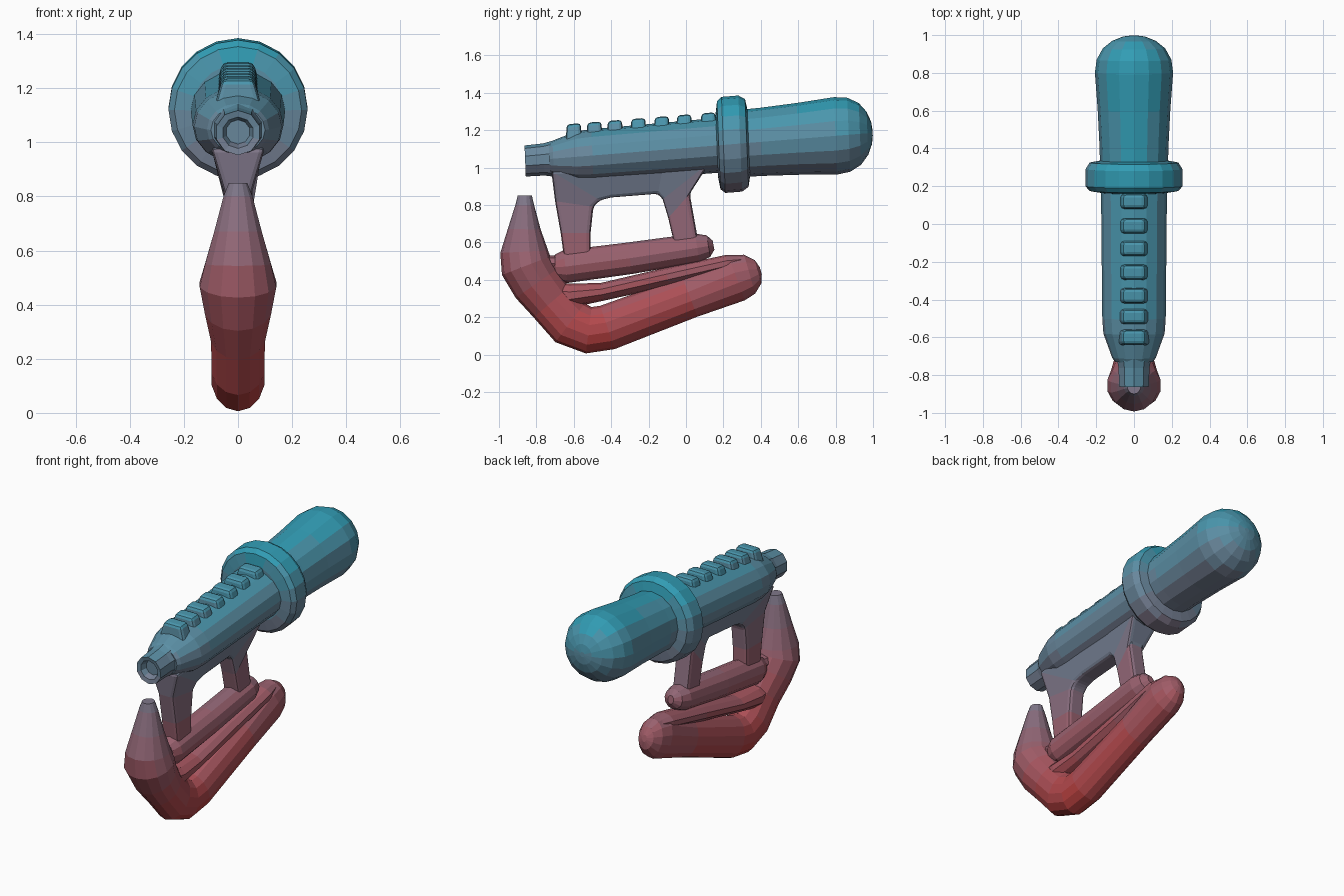
import bpy, bmesh, math
from mathutils import Vector

if "Cube" in bpy.data.objects:
    bpy.data.objects.remove(bpy.data.objects["Cube"])

# Height-graded colours: red at the bottom, mauve in the middle, teal on top
BANDS = 14
STOPS = [(0.50, 0.045, 0.04), (0.27, 0.14, 0.19), (0.013, 0.35, 0.48)]
mats = []
for i in range(BANDS):
    t = (i + 0.5) / BANDS * 2
    a, b = STOPS[int(t)], STOPS[int(t) + 1]
    f = t - int(t)
    m = bpy.data.materials.new(f"grade_{i:02d}")
    m.diffuse_color = (*[p + (q - p) * f for p, q in zip(a, b)], 1)
    m.use_nodes = True
    m.node_tree.nodes["Principled BSDF"].inputs["Base Color"].default_value = m.diffuse_color
    mats.append(m)


def finish(name, bm):
    bmesh.ops.recalc_face_normals(bm, faces=bm.faces)
    for f in bm.faces:
        z = f.calc_center_median().z
        f.material_index = max(0, min(BANDS - 1, int(z / 1.4 * BANDS)))
    me = bpy.data.meshes.new(name)
    bm.to_mesh(me)
    bm.free()
    for m in mats:
        me.materials.append(m)
    ob = bpy.data.objects.new(name, me)
    bpy.context.collection.objects.link(ob)
    return ob


def sweep(name, pts, sides=14, tangent=None):
    """Tube in the YZ plane; each point is (y, z, half width in x, half height)."""
    bm = bmesh.new()
    rings = []
    for i, (y, z, rx, rp) in enumerate(pts):
        p, q = pts[max(i - 1, 0)], pts[min(i + 1, len(pts) - 1)]
        d = Vector(tangent or (q[0] - p[0], q[1] - p[1])).normalized()
        n = Vector((-d.y, d.x))
        ring = []
        for k in range(sides):
            a = 2 * math.pi * k / sides
            c, s = math.cos(a), math.sin(a)
            ring.append(bm.verts.new((rx * s, y + n.x * rp * c, z + n.y * rp * c)))
        rings.append(ring)
    for r0, r1 in zip(rings, rings[1:]):
        for k in range(sides):
            j = (k + 1) % sides
            bm.faces.new((r0[k], r0[j], r1[j], r1[k]))
    bm.faces.new(rings[0])
    bm.faces.new(rings[-1])
    return finish(name, bm)


def axis_z(y):
    return 1.035 + 0.081 * (y + 0.86)


def turned(name, profile, squash=1.0, sides=16):
    """Part turned around the slightly tilted main axis; profile is (y, radius)."""
    return sweep(name, [(y, axis_z(y), r, r * squash) for y, r in profile],
                 sides, (1, 0.04))


# Upper body: nozzle with recessed mouth, barrel, collar, rounded handle
turned("nozzle", [(-0.82, 0.045), (-0.855, 0.058), (-0.86, 0.083),
                  (-0.76, 0.086), (-0.69, 0.10)], sides=10)
turned("barrel", [(-0.73, 0.10), (-0.71, 0.115), (-0.58, 0.162),
                  (-0.50, 0.168), (0.22, 0.175)], 0.84)
turned("collar", [(0.165, 0.17), (0.175, 0.235), (0.20, 0.257), (0.29, 0.257),
                  (0.325, 0.235), (0.335, 0.18)], sides=20)
turned("handle", [(0.30, 0.18), (0.40, 0.182), (0.60, 0.192), (0.80, 0.207),
                  (0.87, 0.198), (0.93, 0.165), (0.97, 0.115), (0.992, 0.06),
                  (0.998, 0.015)])

# Row of ridges along the top of the barrel
for i, y in enumerate((-0.60, -0.49, -0.38, -0.255, -0.13, -0.01, 0.12)):
    bm = bmesh.new()
    bmesh.ops.create_cube(bm, size=1)
    for v in bm.verts:
        top = v.co.z > 0
        w = 0.058 if top else 0.092
        x = math.copysign(w, v.co.x)
        dy = v.co.y * (0.075 if top else 0.09)
        z = axis_z(y) + (0.178 if top else 0.06) + 0.08 * dy
        v.co = (x, y + dy, z)
    bmesh.ops.bevel(bm, geom=bm.edges[:], offset=0.018, segments=2,
                    profile=0.5, affect='EDGES')
    finish(f"ridge_{i + 1}", bm)

# Bracket: two legs and a bridge that widen into the barrel
outer = [(-0.65, 0.50), (-0.67, 0.65), (-0.70, 0.82), (-0.72, 0.98), (-0.42, 0.99),
         (-0.12, 1.02), (0.13, 1.03), (0.02, 0.86), (0.07, 0.58)]
inner = [(-0.51, 0.50), (-0.51, 0.65), (-0.495, 0.79), (-0.46, 0.825), (-0.40, 0.84),
         (-0.15, 0.86), (-0.125, 0.83), (-0.095, 0.73), (-0.06, 0.58)]
bm = bmesh.new()


def side_verts(pts, s):
    return [bm.verts.new((s * (0.10 if z > 0.95 else 0.052), y, z)) for y, z in pts]


oL, oR, iL, iR = (side_verts(p, s) for p in (outer, inner) for s in (-1, 1))
for a, b in ((oL, oR), (oR, iR), (iR, iL), (iL, oL)):
    for k in range(len(a) - 1):
        bm.faces.new((a[k], a[k + 1], b[k + 1], b[k]))
for k in (0, -1):
    bm.faces.new((oL[k], oR[k], iR[k], iL[k]))
bracket = finish("bracket", bm)
bev = bracket.modifiers.new("soft_edges", 'BEVEL')
bev.width, bev.segments = 0.018, 2

# Rounded rod under the bracket
sweep("lower_rod", [(-0.715, 0.465, 0.03, 0.035), (-0.695, 0.467, 0.06, 0.068),
                    (-0.645, 0.47, 0.08, 0.088), (-0.30, 0.515, 0.082, 0.085),
                    (0.06, 0.57, 0.08, 0.078), (0.12, 0.58, 0.06, 0.058),
                    (0.147, 0.585, 0.02, 0.025)], 12)

# Hooked arm: spike, bend and long rounded lower bar
sweep("hooked_arm", [(-0.862, 0.85, 0.035, 0.038), (-0.862, 0.80, 0.055, 0.05),
                     (-0.865, 0.67, 0.09, 0.088), (-0.865, 0.55, 0.125, 0.128),
                     (-0.855, 0.475, 0.145, 0.138), (-0.80, 0.38, 0.125, 0.135),
                     (-0.72, 0.28, 0.102, 0.125), (-0.62, 0.17, 0.10, 0.13),
                     (-0.52, 0.13, 0.10, 0.125), (-0.42, 0.145, 0.10, 0.122),
                     (0.02, 0.31, 0.095, 0.115), (0.27, 0.41, 0.095, 0.128),
                     (0.34, 0.43, 0.08, 0.108), (0.385, 0.443, 0.05, 0.065),
                     (0.40, 0.447, 0.015, 0.02)])

# Slim strand that folds back above the lower bar
sweep("upper_strand", [(0.31, 0.50, 0.05, 0.03), (0.22, 0.488, 0.075, 0.045),
                       (-0.10, 0.415, 0.075, 0.05), (-0.45, 0.335, 0.078, 0.048),
                       (-0.62, 0.315, 0.085, 0.065), (-0.74, 0.32, 0.07, 0.07)], 10)

# Small bridge tying the rod's front end to the hooked arm
sweep("front_tie", [(-0.82, 0.48, 0.06, 0.05), (-0.66, 0.49, 0.05, 0.04)], 8)
